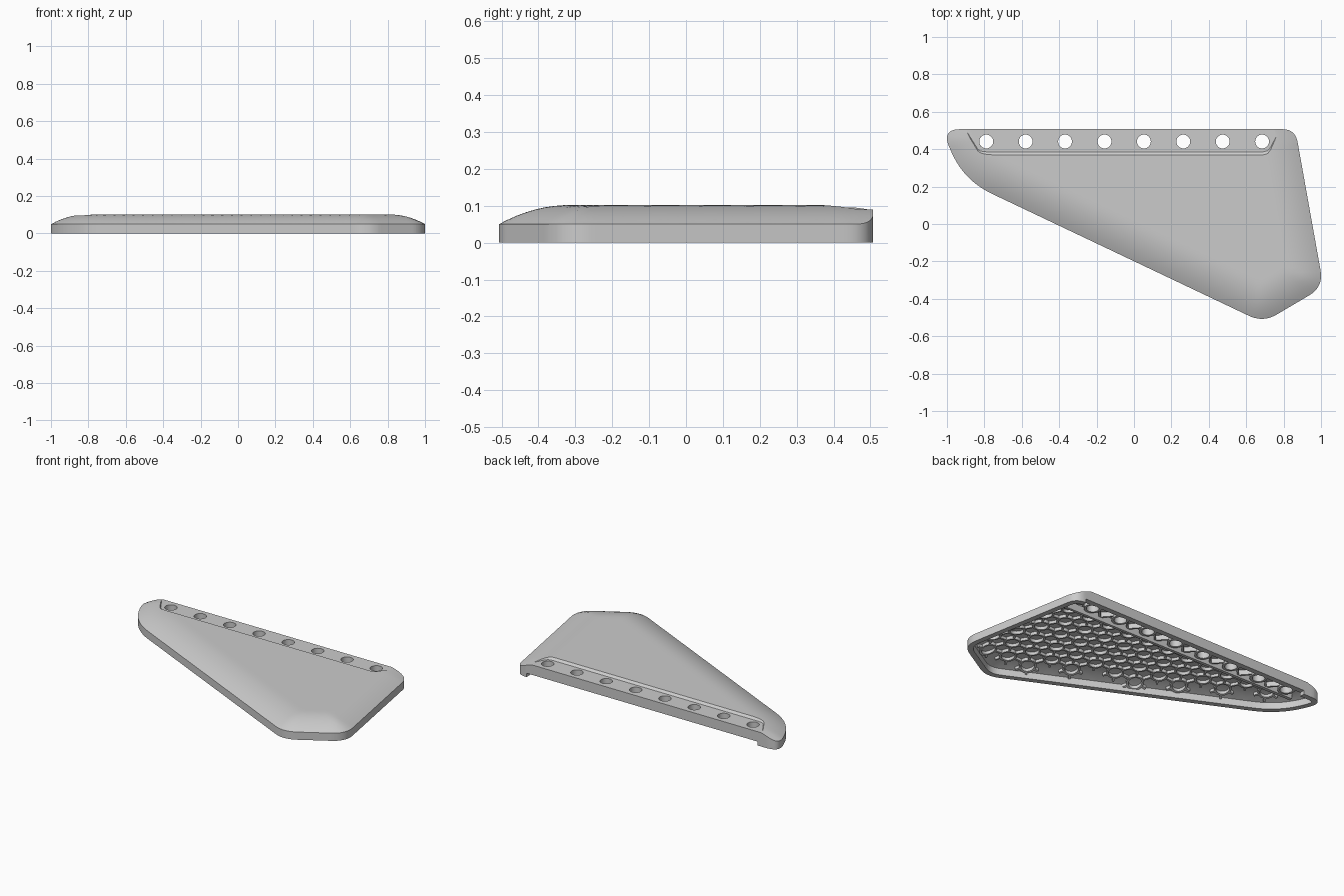
import bpy, bmesh, math
from mathutils import Vector

if "Cube" in bpy.data.objects:
    bpy.data.objects.remove(bpy.data.objects["Cube"])

# ---- outline of the panel: control corners (x, y, rounding length) ----
CORNERS = [(0.862, 0.507, .07), (1.013, -0.335, .09), (0.69, -0.525, .085),
           (-0.915, 0.235, .17), (-1.03, 0.507, .10)]


def rounded(corners, n=10):
    pts = []
    for i, (x, y, c) in enumerate(corners):
        p = Vector((x, y))
        a = Vector(corners[i - 1][:2])
        b = Vector(corners[(i + 1) % len(corners)][:2])
        s, e = p + (a - p).normalized() * c, p + (b - p).normalized() * c
        for k in range(n + 1):
            t = k / n
            pts.append(s * (1 - t) ** 2 + p * 2 * t * (1 - t) + e * t * t)
    lo = Vector((min(p.x for p in pts), min(p.y for p in pts)))
    hi = Vector((max(p.x for p in pts), max(p.y for p in pts)))
    return [Vector(((p.x - lo.x) / (hi.x - lo.x) * 2 - 1,
                    ((p.y - lo.y) / (hi.y - lo.y) - .5) * 1.014)) for p in pts]


OUT = rounded(CORNERS)      # runs clockwise
EDGES = []
for i, a in enumerate(OUT):
    d = (OUT[(i + 1) % len(OUT)] - a).normalized()
    EDGES.append((a, Vector((d.y, -d.x))))      # point, inward normal


def edge_dist(x, y, all_edges=False):
    p = Vector((x, y))
    return min((p - a).dot(n) for a, n in EDGES if all_edges or n.y > -0.4)


def dome(x, y):
    t = max(0, min(1, edge_dist(x, y) / 0.19))
    return 0.05 + 0.052 * (1 - (1 - t) ** 2)


def skin(x, y):             # dome, lowered where the hole strip is sunk in
    return min(dome(x, y), 0.09) if y > 0.35 else dome(x, y)


def make(name, bm):
    bmesh.ops.recalc_face_normals(bm, faces=bm.faces)
    me = bpy.data.meshes.new(name)
    bm.to_mesh(me)
    bm.free()
    ob = bpy.data.objects.new(name, me)
    bpy.context.collection.objects.link(ob)
    return ob


def shell(name, pts, height, bottom, step):
    bm = bmesh.new()
    bm.faces.new([bm.verts.new((p.x, p.y, bottom)) for p in pts])
    for axis, half in ((0, 1.0), (1, 0.51)):
        for k in range(1, int(2 * half / step)):
            co, no = [0, 0, 0], [0, 0, 0]
            co[axis], no[axis] = -half + k * step + 0.0013, 1
            bmesh.ops.bisect_plane(bm, geom=bm.verts[:] + bm.edges[:] + bm.faces[:],
                                   plane_co=co, plane_no=no, dist=1e-5)
    base = bm.faces[:]
    res = bmesh.ops.extrude_face_region(bm, geom=base, use_keep_orig=True)
    for v in [g for g in res['geom'] if isinstance(g, bmesh.types.BMVert)]:
        v.co.z = height(v.co.x, v.co.y)
    return make(name, bm)


def prism(bm, low, high):
    a = [bm.verts.new(p) for p in low]
    b = [bm.verts.new(p) for p in high]
    bm.faces.new(a)
    bm.faces.new(b)
    for i in range(len(a)):
        j = (i + 1) % len(a)
        bm.faces.new((a[i], a[j], b[j], b[i]))


def cut(ob, cutter):
    cutter.hide_render = True
    m = ob.modifiers.new("cut", 'BOOLEAN')
    m.operation, m.solver, m.object = 'DIFFERENCE', 'EXACT', cutter
    bpy.context.view_layer.objects.active = ob
    bpy.ops.object.modifier_apply(modifier=m.name)
    bpy.data.objects.remove(cutter)


# ---- domed body, hollowed from below ----
panel = shell("panel", OUT, dome, 0.0, 0.025)
inner = []
for i, p in enumerate(OUT):
    inner.append(p + (EDGES[i - 1][1] + EDGES[i][1]).normalized() * 0.034)
cut(panel, shell("cavity_cutter", inner, lambda x, y: skin(x, y) - 0.024, -0.1, 0.05))

# ---- sunken strip along the back ----
STRIP = [(-0.96, 0.60), (-0.835, 0.40), (-0.82, 0.39), (-0.79, 0.386),
         (0.69, 0.386), (0.715, 0.392), (0.73, 0.41), (0.83, 0.60)]
bm = bmesh.new()
prism(bm, [(x, y, 0.0895) for x, y in STRIP], [(x, y - 0.03, 0.112) for x, y in STRIP])
cut(panel, make("strip_cutter", bm))

# ---- raised lower edge of the back wall ----
bm = bmesh.new()
BOX = [(-0.87, 0.42), (0.79, 0.42), (0.79, 0.6), (-0.87, 0.6)]
prism(bm, [(x, y, -0.1) for x, y in BOX], [(x, y, 0.025) for x, y in BOX])
cut(panel, make("back_notch_cutter", bm))

# ---- row of round holes ----
HOLES = [(-0.79 + 0.2107 * i, 0.441) for i in range(8)]
bm = bmesh.new()


def circle(cx, cy, r, n):
    return [(cx + r * math.cos(2 * math.pi * k / n), cy + r * math.sin(2 * math.pi * k / n))
            for k in range(n)]


for hx, hy in HOLES:
    c = circle(hx, hy, 0.037, 32)
    prism(bm, [(*p, -0.1) for p in c], [(*p, 0.2) for p in c])
cut(panel, make("hole_cutter", bm))


# ---- underside ribs ----
def ring(bm, cx, cy, r0, r1, depth, n=20):
    rows = []
    for r, top in ((r0, 0), (r1, 0), (r1, 1), (r0, 1)):
        rows.append([bm.verts.new((x, y, skin(x, y) - (0.012 if top else depth)))
                     for x, y in circle(cx, cy, r, n)])
    for a in range(4):
        for k in range(n):
            j = (k + 1) % n
            bm.faces.new((rows[a][k], rows[a][j], rows[a - 3][j], rows[a - 3][k]))


def bar(bm, a, b, w, depth):
    a, b = Vector(a), Vector(b)
    d = (b - a).normalized() * w / 2
    s = Vector((-d.y, d.x))
    quad = [a + s, b + s, b - s, a - s]
    prism(bm, [(p.x, p.y, skin(*p) - depth) for p in quad],
          [(p.x, p.y, skin(*p) - 0.012) for p in quad])


bm = bmesh.new()
PITCH, R = 0.15, 0.052
for row in range(-4, 4):
    for col in range(-8, 8):
        cx = (col + 0.5 * (row % 2)) * PITCH
        cy = 0.05 + row * PITCH * 0.866
        if cy > 0.32 or edge_dist(cx, cy, True) < R + 0.02:
            continue
        ring(bm, cx, cy, R - 0.012, R, 0.044)
        for k in range(6):
            u = Vector((math.cos(k * math.pi / 3), math.sin(k * math.pi / 3)))
            a, b = Vector((cx, cy)) + u * (R - 0.006), Vector((cx, cy)) + u * (PITCH * 0.52)
            if edge_dist(b.x, b.y, True) > 0.02 and b.y < 0.38:
                bar(bm, a, b, 0.012, 0.042)
make("underside_ribs", bm)

# ---- sleeves, struts and wall of the hole strip ----
bm = bmesh.new()
for i, (hx, hy) in enumerate(HOLES):
    ring(bm, hx, hy, 0.037, 0.052, 0.062, 32)
    if i < 7:
        mid = hx + 0.105
        bar(bm, (hx + 0.05, hy), (mid, 0.38), 0.012, 0.055)
        bar(bm, (mid, 0.38), (hx + 0.161, hy), 0.012, 0.055)
bar(bm, (-0.88, 0.376), (0.85, 0.376), 0.018, 0.06)
make("strip_sleeves", bm)

# ---- shading ----
for ob in list(bpy.context.scene.objects):
    bpy.ops.object.select_all(action='DESELECT')
    ob.select_set(True)
    bpy.context.view_layer.objects.active = ob
    bpy.ops.object.shade_smooth_by_angle(angle=math.radians(25))
